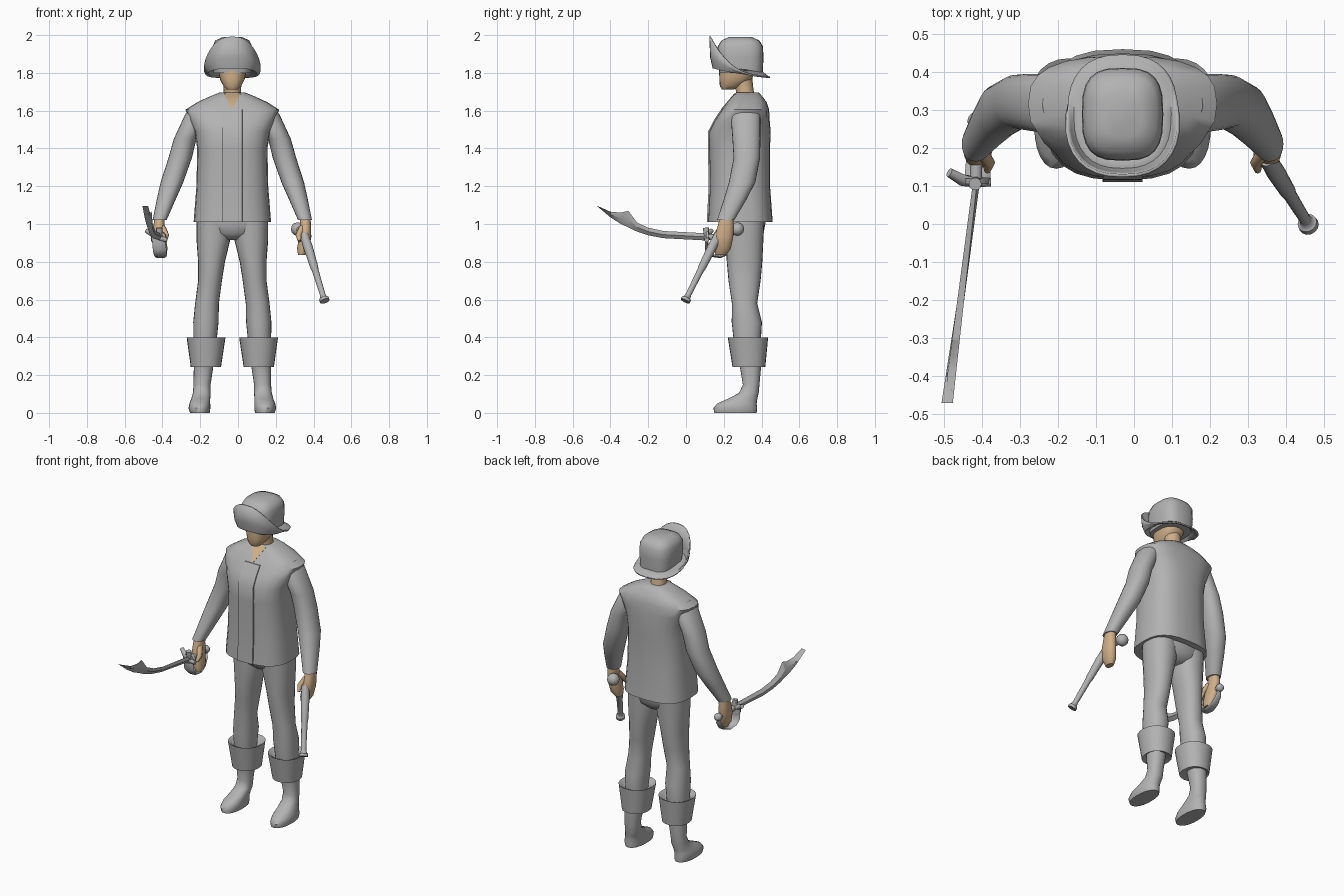
import bpy, bmesh, math
from mathutils import Vector

CX = -0.03          # body centre line
def material(name, rgb):
    m = bpy.data.materials.new(name)
    m.diffuse_color = (*rgb, 1)
    return m
GREY = material("grey cloth", (0.45, 0.45, 0.45))
SKIN = material("tan skin", (0.63, 0.43, 0.25))

def skin(name, rings, mat, caps=True, angle=50):
    """Join closed rings of points into one smooth surface."""
    bm = bmesh.new()
    loops = [[bm.verts.new(p) for p in r] for r in rings]
    n = len(loops[0])
    for a, b in zip(loops, loops[1:]):
        for i in range(n):
            j = (i + 1) % n
            bm.faces.new((a[i], a[j], b[j], b[i]))
    if caps:
        bm.faces.new(loops[0][::-1])
        bm.faces.new(loops[-1])
    bmesh.ops.recalc_face_normals(bm, faces=bm.faces)
    me = bpy.data.meshes.new(name)
    bm.to_mesh(me)
    bm.free()
    me.polygons.foreach_set("use_smooth", [True] * len(me.polygons))
    me.set_sharp_from_angle(angle=math.radians(angle))
    me.materials.append(mat)
    ob = bpy.data.objects.new(name, me)
    bpy.context.collection.objects.link(ob)
    return ob

def oval(x, y, z, rx, ry, p=2.0, n=24):
    """Horizontal superellipse ring."""
    f = lambda v: math.copysign(abs(v) ** (2 / p), v)
    ts = [2 * math.pi * i / n for i in range(n)]
    return [(x + rx * f(math.sin(t)), y - ry * f(math.cos(t)), z) for t in ts]

def loft(name, rows, mat, side=1, p=2.2):
    """rows: offset from centre line, y, z, x radius, y radius"""
    return skin(name, [oval(CX + side * d, y, z, rx, ry, p) for d, y, z, rx, ry in rows], mat)

def tube(name, pts, radii, mat, n=12, flat=1.0):
    """Round bar along a path, rings square to the path."""
    pts = [Vector(p) for p in pts]
    rings = []
    for i, p in enumerate(pts):
        d = (pts[min(i + 1, len(pts) - 1)] - pts[max(i - 1, 0)]).normalized()
        u = Vector((1, 0, 0))
        u = (u - d * u.dot(d)).normalized() if abs(d.x) < 0.9 else Vector((0, 0, 1))
        v = d.cross(u)
        rings.append([p + radii[i] * (u * math.cos(2 * math.pi * k / n) +
                      v * flat * math.sin(2 * math.pi * k / n)) for k in range(n)])
    return skin(name, rings, mat)

def ball(name, loc, r):
    rows = [(loc[0] - CX, loc[1], loc[2] + r * math.sin(a), r * math.cos(a), r * math.cos(a))
            for a in [math.radians(d) for d in (-85, -60, -30, 0, 30, 60, 85)]]
    return loft(name, rows, GREY, p=2)

# Jacket body
body = [(0, .287, 1.01, .205, .172), (0, .285, 1.2, .19, .16), (0, .283, 1.4, .186, .162),
        (0, .285, 1.49, .2, .163), (0, .298, 1.55, .228, .145), (0, .315, 1.605, .248, .125),
        (0, .322, 1.645, .185, .105), (0, .325, 1.675, .12, .08), (0, .325, 1.695, .07, .06)]
loft("jacket", body, GREY, p=2.7)
# Front panel between the jacket edges
skin("jacket_front_panel", [[(CX + dx, y - ry + dy, z) for dx, dy in
     ((-.055, .03), (-.052, -.005), (.052, -.005), (.055, .03))]
     for _, y, z, _, ry in body[:6]], GREY, angle=30)
# Open neckline
skin("neckline", [[(CX - .045, .255, 1.69), (CX + .045, .255, 1.69), (CX, .183, 1.605)],
                  [(CX - .045, .31, 1.69), (CX + .045, .31, 1.69), (CX, .24, 1.605)]], SKIN)

# Neck and head
tube("neck", [(CX, .325, 1.62), (CX, .312, 1.7), (CX, .3, 1.78)], [.058, .046, .05], SKIN, 16)
loft("head", [(0, .222, 1.712, .03, .032), (0, .235, 1.73, .047, .056), (0, .262, 1.765, .065, .085),
              (0, .272, 1.81, .075, .097), (0, .275, 1.87, .076, .095)], SKIN, p=2.4)

# Hat crown
loft("hat_crown", [(0, .292, 1.80, .1, .115), (0, .288, 1.88, .107, .122), (0, .288, 1.94, .105, .12),
                   (0, .288, 1.972, .09, .1), (0, .288, 1.99, .05, .06)], GREY, p=3)
# Hat brim, swept up at the front
def brim_ring(rx, ry, base, lift, drop):
    ring = []
    for x, y, z in oval(CX, .288, base, rx, ry, 2.5, 32):
        u = (y - .13) / .316
        ring.append((x, y, base + lift * max(0, 1 - u) ** 3 - drop * u))
    return ring
brim = skin("hat_brim", [brim_ring(.095, .11, 1.84, 0, .03), brim_ring(.128, .142, 1.815, .02, .03),
                         brim_ring(.139, .152, 1.825, .06, .045), brim_ring(.145, .157, 1.80, .195, .02)],
            GREY, caps=False)
thick = brim.modifiers.new("thickness", 'SOLIDIFY')
thick.thickness = 0.008

# Hips
loft("trouser_seat", [(0, .31, .915, .05, .06), (0, .31, .95, .15, .1), (0, .31, 1.0, .19, .11),
                      (0, .31, 1.06, .18, .11)], GREY)

for s, tag in ((-1, "right"), (1, "left")):
    # Sleeves and hands
    loft(tag + "_sleeve", [(.18, .315, 1.63, .03, .04), (.19, .315, 1.58, .06, .078),
         (.25, .32, 1.45, .06, .074), (.276, .322, 1.35, .062, .07), (.32, .297, 1.22, .06, .07),
         (.35, .26, 1.13, .05, .06), (.385, .21, 1.02, .037, .046)], GREY, s)
    loft(tag + "_hand", [(.385, .215, 1.04, .028, .034), (.388, .21, .99, .029, .042),
         (.385, .2, .93, .033, .05), (.375, .192, .87, .032, .045), (.366, .185, .835, .018, .028)],
         SKIN, s)
    tube(tag + "_thumb", [(CX + s * .37, .19, .98), (CX + s * .35, .16, .94), (CX + s * .355, .14, .91)],
         [.018, .016, .009], SKIN, 8)
    # Trouser legs
    loft(tag + "_trouser_leg", [(.1, .31, 1.02, .09, .105), (.1, .31, .92, .09, .1),
         (.11, .31, .8, .071, .094), (.118, .31, .7, .063, .085), (.134, .31, .58, .063, .067),
         (.14, .322, .48, .067, .08), (.145, .325, .36, .06, .07)], GREY, s)
    # Boots: foot and shaft, then the wide turned-over cuff
    loft(tag + "_boot", [(.172, .262, 0, .052, .112), (.174, .261, .025, .058, .116),
         (.172, .27, .05, .055, .104), (.167, .3, .075, .05, .078), (.162, .333, .105, .047, .052),
         (.16, .345, .15, .045, .044), (.152, .341, .25, .052, .057), (.148, .335, .33, .055, .06)],
         GREY, s)
    loft(tag + "_boot_cuff", [(.15, .335, .255, .05, .055), (.14, .333, .243, .08, .087),
         (.139, .328, .4, .103, .107), (.139, .328, .392, .085, .09), (.142, .325, .37, .06, .07)], GREY, s)

# Sword blade: y, top edge z, bottom edge z
blade = [(.12, .95, .912), (-.12, .963, .925), (-.2, .98, .94), (-.26, 1.008, .96), (-.305, 1.07, .982),
         (-.345, 1.06, 1.0), (-.40, 1.065, 1.035), (-.47, 1.096, 1.094)]
rings = []
for y, zu, zl in blade:
    xu, xl = -.413 + .11 * (y - .1), -.417 + .155 * (y - .1)
    xm, zm, t = (xu + xl) / 2, (zu + zl) / 2, min(.009, (zu - zl) * .3)
    rings.append([(xu, y, zu), (xm + t, y, zm), (xl, y, zl), (xm - t, y, zm)])
skin("sword_blade", rings, GREY, angle=30)
# Sword hilt
tube("sword_grip", [(-.415, .1, .93), (-.413, .265, .93)], [.016, .016], GREY)
ball("sword_pommel", (-.413, .27, .93), .024)
tube("sword_guard_plate", [(-.42, .12, .925), (-.42, .105, .925)], [.042, .038], GREY, 16)
tube("sword_cross_bar", [(-.485, .135, .965), (-.45, .115, .945), (-.41, .11, .925), (-.375, .11, .915)],
     [.012, .016, .016, .012], GREY, 10)
tube("sword_upright", [(-.415, .112, .92), (-.417, .105, .98)], [.014, .017], GREY, 10)
tube("sword_knuckle_bow", [(-.42, .108, .905), (-.415, .108, .865), (-.41, .13, .835), (-.41, .18, .826),
     (-.41, .23, .845), (-.412, .262, .885), (-.413, .268, .93)],
     [.034, .036, .034, .03, .024, .018, .012], GREY, 10, .25)

# Pistol in the other hand
tube("pistol_grip", [(.318, .268, .972), (.335, .22, .965), (.352, .178, .935), (.368, .142, .885)],
     [.017, .019, .022, .024], GREY)
ball("pistol_butt", (.316, .272, .973), .036)
a, b = Vector((.35, .172, .945)), Vector((.459, -.004, .592))
tube("pistol_barrel", [a.lerp(b, t) for t in (0, .2, .5, .53, .9, .95, .96, 1)],
     [.022, .025, .021, .018, .015, .019, .026, .027], GREY, 14)
